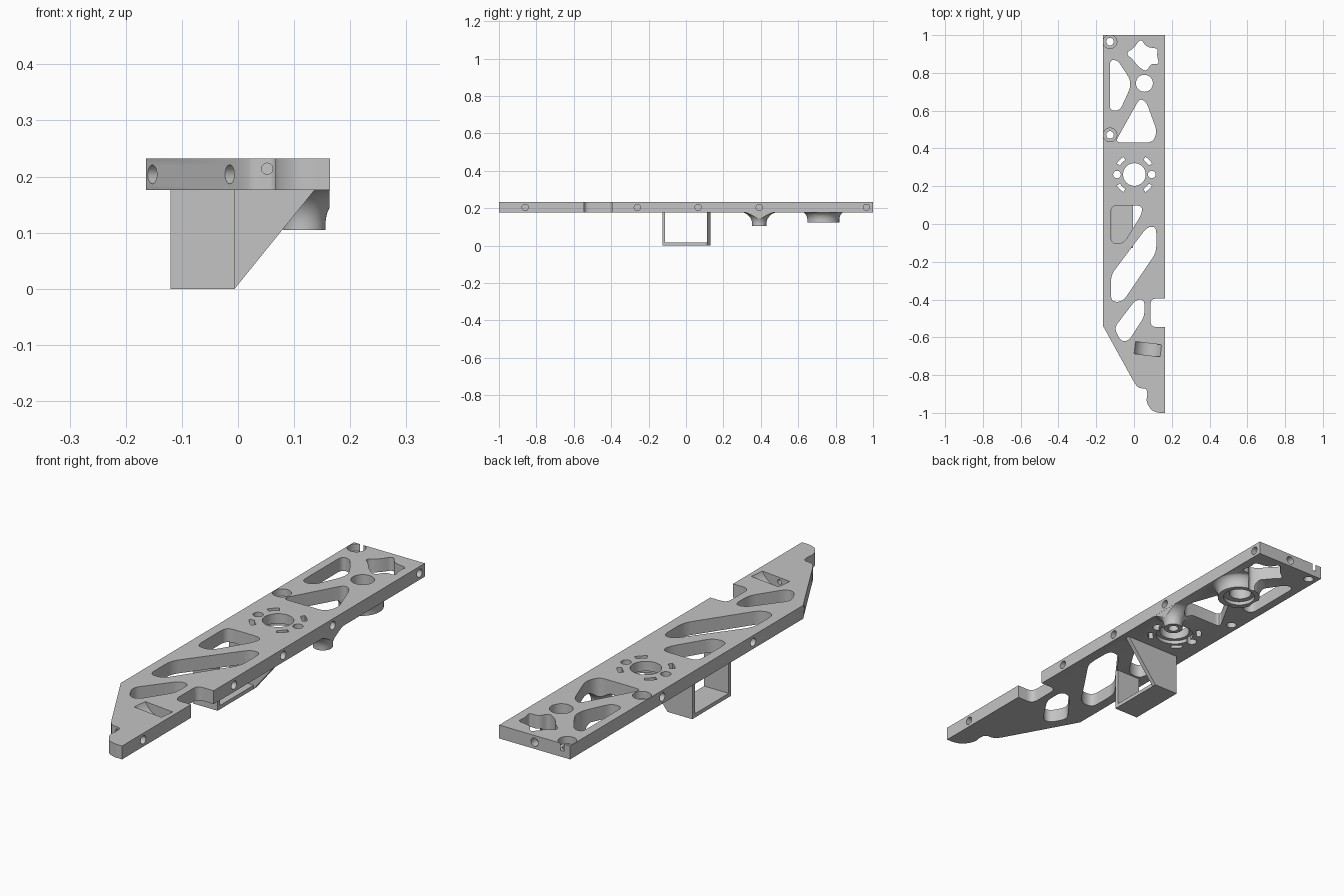
import bpy, bmesh
from math import cos, sin, pi, radians
from mathutils import Vector, Matrix

if "Cube" in bpy.data.objects:
    bpy.data.objects.remove(bpy.data.objects["Cube"])

grey = bpy.data.materials.new("plain grey")
grey.use_nodes = True
grey.diffuse_color = (0.55, 0.55, 0.55, 1)
grey.node_tree.nodes["Principled BSDF"].inputs["Base Color"].default_value = (0.55, 0.55, 0.55, 1)

LOW, TOP, HALF = 0.176, 0.232, 0.164
MID = (LOW + TOP) / 2


def finish(bm, name):
    bmesh.ops.recalc_face_normals(bm, faces=bm.faces)
    mesh = bpy.data.meshes.new(name)
    bm.to_mesh(mesh)
    bm.free()
    mesh.materials.append(grey)
    ob = bpy.data.objects.new(name, mesh)
    bpy.context.collection.objects.link(ob)
    return ob


def rounded(points, radius, sharp=(), steps=6):
    """Replace each corner of a closed outline with a small curve, except sharp ones."""
    pts = [Vector(p) for p in points]
    out = []
    for i, p in enumerate(pts):
        if i in sharp:
            out.append(p)
            continue
        a, b = pts[i - 1] - p, pts[(i + 1) % len(pts)] - p
        start = p + a.normalized() * min(radius, a.length * 0.47)
        end = p + b.normalized() * min(radius, b.length * 0.47)
        for k in range(steps + 1):
            t = k / steps
            out.append(start * (1 - t) ** 2 + p * 2 * t * (1 - t) + end * t * t)
    return out


def prism(name, outline, z0=0.05, z1=0.3):
    bm = bmesh.new()
    face = bm.faces.new([bm.verts.new((p[0], p[1], z0)) for p in outline])
    top = bmesh.ops.extrude_face_region(bm, geom=[face])["geom"]
    bmesh.ops.translate(bm, vec=(0, 0, z1 - z0),
                        verts=[v for v in top if isinstance(v, bmesh.types.BMVert)])
    # the starting face stays as the closing cap
    if face.is_valid is False or len(face.verts) == 0:
        bmesh.ops.holes_fill(bm, edges=bm.edges)
    bmesh.ops.holes_fill(bm, edges=[e for e in bm.edges if e.is_boundary])
    return finish(bm, name)


def rod(name, centre, direction, r, length, sides=32):
    """Cylinder centred on a point, along a direction."""
    bm = bmesh.new()
    turn = Vector(direction).to_track_quat('Z', 'Y').to_matrix().to_4x4()
    bmesh.ops.create_cone(bm, cap_ends=True, segments=sides, radius1=r, radius2=r,
                          depth=length, matrix=Matrix.Translation(centre) @ turn)
    return finish(bm, name)


def block(name, lo, hi):
    lo, hi = Vector(lo), Vector(hi)
    bm = bmesh.new()
    bmesh.ops.create_cube(bm, size=1, matrix=Matrix.Translation((lo + hi) / 2)
                          @ Matrix.Diagonal((*(hi - lo), 1)))
    return finish(bm, name)


def lathe(name, x, y, profile, sides=48):
    bm = bmesh.new()
    vs = [bm.verts.new((r, 0, z)) for r, z in profile]
    edges = [bm.edges.new(pair) for pair in zip(vs, vs[1:])]
    bmesh.ops.spin(bm, geom=vs + edges, cent=(0, 0, 0), axis=(0, 0, 1),
                   angle=2 * pi, steps=sides)
    bmesh.ops.remove_doubles(bm, verts=bm.verts, dist=1e-5)
    bmesh.ops.translate(bm, vec=(x, y, 0), verts=bm.verts)
    return finish(bm, name)


def combine(target, other, operation='DIFFERENCE'):
    mod = target.modifiers.new("cut", 'BOOLEAN')
    mod.operation, mod.solver, mod.object = operation, 'EXACT', other
    bpy.context.view_layer.objects.active = target
    bpy.ops.object.modifier_apply(modifier=mod.name)
    bpy.data.objects.remove(other)


# Plate with tapered end, notch and hooked tip
outline = [(-HALF, 1), (-HALF, -0.54), (0.01, -0.855), (0.03, -0.87), (0.065, -0.87),
           (0.072, -0.9), (0.064, -0.94), (0.09, -0.985), (0.125, -1), (HALF, -1),
           (HALF, -0.545), (0.088, -0.545), (0.088, -0.395), (HALF, -0.395), (HALF, 1)]
plate = prism("plate", rounded(outline, 0.03, sharp=(0, 1, 9, 10, 13, 14)), LOW, TOP)


# Flared posts under the plate, trimmed flush with the plate side
def flared_post(name, x, y, r, bottom, flare):
    root = LOW + 0.004
    angles = [pi / 2 * k / 10 for k in range(11)]
    curve = [(r + flare * (1 - cos(a)), root - (root - bottom - 0.012) * (1 - sin(a)))
             for a in angles]
    post = lathe(name, x, y, [(0, bottom), (r, bottom)] + curve + [(0, root)])
    combine(post, block("trim", (HALF - 0.0005, y - 0.5, 0), (1, y + 0.5, 0.4)))
    combine(plate, post, 'UNION')


flared_post("small_post", 0.118, 0.392, 0.038, 0.105, 0.07)
flared_post("large_post", 0.055, 0.735, 0.086, 0.124, 0.035)

# Lightening windows
windows = [
    ([(-0.128, 0.868), (-0.088, 0.868), (-0.02, 0.765), (-0.02, 0.72),
      (-0.075, 0.6), (-0.128, 0.6)], 0.03),
    ([(0.03, 0.665), (0.066, 0.645), (0.122, 0.49), (0.1, 0.432), (-0.1, 0.432)], 0.03),
    ([(-0.122, 0.098), (0.042, 0.098), (0.042, 0.055), (-0.055, -0.103), (-0.122, -0.103)], 0.035),
    ([(0.07, -0.015), (0.118, -0.015), (0.118, -0.15), (-0.06, -0.412),
      (-0.122, -0.412), (-0.122, -0.27)], 0.035),
    ([(0.01, -0.4), (0.055, -0.4), (0.055, -0.49), (-0.03, -0.62),
      (-0.07, -0.62), (-0.105, -0.55)], 0.03),
    ([(-0.045, 0.905), (0, 0.93), (0.035, 0.985), (0.065, 0.935), (0.13, 0.93), (0.12, 0.895),
      (0.135, 0.845), (0.09, 0.85), (0.065, 0.805), (0.02, 0.835), (-0.005, 0.87)], 0.035),
]
for points, radius in windows:
    combine(plate, prism("window", rounded(points, radius)))

# Bores through and into the posts
combine(plate, rod("bore", (0.055, 0.745, 0.2), (0, 0, 1), 0.045, 0.4))
combine(plate, rod("post_recess", (0.055, 0.738, 0.124), (0, 0, 1), 0.064, 0.03))
combine(plate, rod("post_bore", (0.118, 0.392, 0.12), (0, 0, 1), 0.021, 0.08))

# Motor mount: centre hole, side holes, arc slots, shallow recess beneath
hub = Vector((0.002, 0.262, 0.2))
combine(plate, rod("recess", (hub.x, hub.y, LOW), (0, 0, 1), 0.076, 0.03))
combine(plate, rod("hub_hole", hub, (0, 0, 1), 0.06, 0.3, 48))
for side in (-1, 1):
    combine(plate, rod("side_hole", hub + Vector((0.092 * side, 0, 0)), (0, 0, 1), 0.02, 0.3))
for quarter in (32, 122, 212, 302):
    angles = [radians(quarter + 26 * k / 8) for k in range(9)]
    arc = [(hub.x + 0.11 * cos(a), hub.y + 0.11 * sin(a)) for a in angles]
    arc += [(hub.x + 0.09 * cos(a), hub.y + 0.09 * sin(a)) for a in reversed(angles)]
    combine(plate, prism("arc_slot", arc, 0.15))

# Counterbored screw holes along one edge of the plate
for y in (0.965, 0.472):
    combine(plate, rod("screw_hole", (-0.127, y, 0.2), (0, 0, 1), 0.02, 0.3))
    combine(plate, rod("counterbore", (-0.127, y, TOP), (0, 0, 1), 0.036, 0.06))

# Blind holes drilled into the edges
edge_holes = [((HALF, y, MID), (1, 0, 0)) for y in (-0.86, -0.26, 0.065, 0.392, 0.965)]
edge_holes += [((-HALF, y, MID), (1, 0, 0)) for y in (0.39, -0.21)]
edge_holes += [((-0.152, -0.56, MID), (0.88, 0.48, 0)), ((-0.015, -0.81, MID), (0.88, 0.48, 0)),
               ((0, 1, MID), (0, 1, 0))]
for centre, direction in edge_holes:
    combine(plate, rod("edge_hole", centre, direction, 0.017, 0.07, 24))

# Curved pocket near the tip, reached by a narrow bore
combine(plate, rod("pocket", (0.073, -0.663, TOP + 0.035), (0.12, 0.99, 0), 0.078, 0.064, 48))
combine(plate, rod("pocket_bore", (0.052, -0.78, 0.214), (0, 1, 0), 0.01, 0.24, 20))

# Bracket: floor, short front wall, and a back wall running out as a slanted gusset
block("bracket_floor", (-0.12, -0.126, 0), (-0.006, 0.13, 0.016))
block("bracket_front_wall", (-0.12, -0.126, 0), (-0.006, -0.111, LOW + 0.002))
gusset = prism("bracket_back_wall", [(-0.12, 0), (-0.006, 0), (0.138, LOW + 0.002),
                                     (-0.12, LOW + 0.002)], -0.13, -0.112)
gusset.data.transform(Matrix.Rotation(pi / 2, 4, 'X'))

# Smooth the curved surfaces, keep edges crisp
bpy.ops.object.select_all(action='DESELECT')
plate.select_set(True)
bpy.context.view_layer.objects.active = plate
bpy.ops.object.shade_smooth_by_angle(angle=radians(30))
